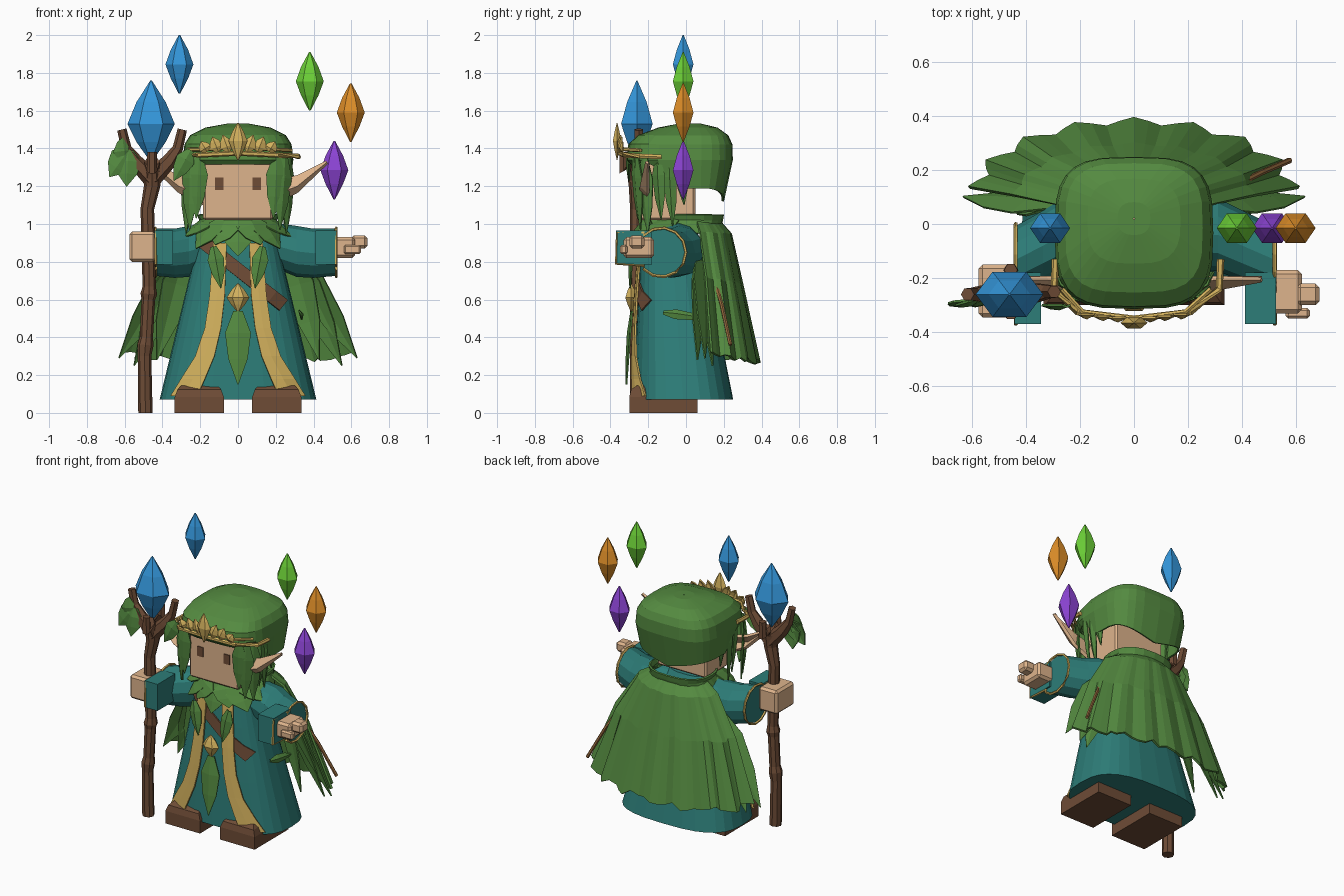
import bpy, bmesh, math, random
from mathutils import Vector as V

random.seed(4)
if "Cube" in bpy.data.objects:
    bpy.data.objects.remove(bpy.data.objects["Cube"])


def material(name, r, g, b):
    lin = [((c / 255 + .055) / 1.055) ** 2.4 for c in (r, g, b)] + [1]
    m = bpy.data.materials.new(name)
    m.use_nodes = True
    m.diffuse_color = lin
    m.node_tree.nodes["Principled BSDF"].inputs["Base Color"].default_value = lin
    return m


TEAL = material("teal cloth", 45, 125, 120)
GREEN = material("leaf green", 84, 138, 64)
BROWN = material("brown wood", 110, 76, 54)
TWIG = material("light wood", 150, 106, 62)
SKIN = material("skin", 222, 180, 140)
GOLD = material("gold", 212, 178, 94)
BLUE = material("blue crystal", 52, 150, 218)
LIME = material("lime crystal", 108, 208, 55)
ORANGE = material("orange crystal", 222, 142, 40)
PURPLE = material("purple crystal", 140, 68, 212)


def build(name, verts, faces, mat, thick=0):
    me = bpy.data.meshes.new(name)
    me.from_pydata([tuple(v) for v in verts], [], faces)
    bm = bmesh.new()
    bm.from_mesh(me)
    bmesh.ops.recalc_face_normals(bm, faces=bm.faces)
    bm.to_mesh(me)
    bm.free()
    me.materials.append(mat)
    ob = bpy.data.objects.new(name, me)
    bpy.context.collection.objects.link(ob)
    if thick:
        mod = ob.modifiers.new("thickness", "SOLIDIFY")
        mod.thickness, mod.offset = thick, 0
    return ob


def loft(name, rings, mat, caps=True, closed=True, thick=0):
    n = len(rings[0])
    faces = [(i * n + j, i * n + (j + 1) % n, (i + 1) * n + (j + 1) % n, (i + 1) * n + j)
             for i in range(len(rings) - 1) for j in range(n if closed else n - 1)]
    if caps:
        faces += [tuple(range(n)), tuple(range((len(rings) - 1) * n, len(rings) * n))]
    return build(name, [p for r in rings for p in r], faces, mat, thick)


def sheet(name, rows, mat, thick=.01):
    return loft(name, rows, mat, caps=False, closed=False, thick=thick)


def oval(cy, z, rx, ry, n=24, p=2.0, cx=0):
    def pw(c):
        return math.copysign(abs(c) ** (2 / p), c)
    return [V((cx + rx * pw(math.cos(a)), cy + ry * pw(math.sin(a)), z))
            for a in (math.tau * i / n for i in range(n))]


def tube(name, path, radii, mat, n=6, loop=False):
    pts, rings = [V(p) for p in path], []
    for i, p in enumerate(pts):
        if loop:
            t = pts[(i + 1) % len(pts)] - pts[i - 1]
        else:
            t = pts[min(i + 1, len(pts) - 1)] - pts[max(i - 1, 0)]
        t.normalize()
        u = t.cross(V((0, 1, 0)) if abs(t.y) < .8 else V((0, 0, 1))).normalized()
        w = t.cross(u)
        r = radii[i] if isinstance(radii, list) else radii
        rings.append([p + r * (u * math.cos(a) + w * math.sin(a)) for a in (math.tau * k / n for k in range(n))])
    if loop:
        rings.append(rings[0])
    return loft(name, rings, mat, caps=not loop)


def box(name, lo, hi, mat, bevel=.015):
    lo, hi = V(lo), V(hi)
    corners = ((lo.x, lo.y), (hi.x, lo.y), (hi.x, hi.y), (lo.x, hi.y))
    ob = loft(name, [[(x, y, z) for x, y in corners] for z in (lo.z, hi.z)], mat)
    if bevel:
        mod = ob.modifiers.new("bevel", "BEVEL")
        mod.width, mod.segments = bevel, 1


def leaf(name, base, tip, width, normal, mat=GREEN, fold=.015):
    base, tip, normal = V(base), V(tip), V(normal).normalized()
    side = (tip - base).cross(normal).normalized() * width / 2
    rows = []
    for t, w in ((0, .35), (.3, 1), (.65, .75), (1, .02)):
        m = base.lerp(tip, t)
        rows.append([m - side * w, m + normal * fold * w, m + side * w])
    return sheet(name, rows, mat, .008)


def crystal(name, x, y, z, r, low, high, mat, flat=.85):
    prof = ((.004, -low), (r * .62, -low * .48), (r, 0), (r * .62, high * .5), (.004, high))
    return loft(name, [oval(y, z + h, s, s * flat, 6, cx=x) for s, h in prof], mat)


# Robe
ROBE = ((.07, .415, .265, -.015), (.4, .335, .225, -.04), (.75, .25, .18, -.065), (.92, .21, .15, -.08), (1.0, .14, .11, -.08))
loft("robe", [oval(cy, z, rx, ry, 28, 2.8) for z, rx, ry, cy in ROBE], TEAL)


def robe_front(x, z, gap):
    for a, b in zip(ROBE, ROBE[1:]):
        if z <= b[0]:
            break
    t = (z - a[0]) / (b[0] - a[0])
    rx, ry, cy = (a[i] + (b[i] - a[i]) * t for i in (1, 2, 3))
    return V((x, cy - ry * max(0, 1 - min(1, abs(x) / rx) ** 2.8) ** (1 / 2.8) - gap, z))


# Robe trim, lapel leaves and shoes
TRIM = ((.09, .215, .355), (.18, .175, .3), (.3, .125, .225), (.45, .09, .175), (.62, .07, .15), (.9, .06, .13))
SHOE = ((0, .13, -.3, .06), (.085, .13, -.3, .06), (.125, .115, -.29, .055), (.145, .095, -.26, .04))
for s, side in ((1, "left"), (-1, "right")):
    sheet(side + "_robe_trim", [[robe_front(s * (a + (b - a) * k / 2), z, .02) for k in range(3)] for z, a, b in TRIM], GOLD)
    leaf(side + "_lapel_leaf", (s * .13, -.28, .88), (s * .09, -.295, .66), .085, (0, -1, 0))
    loft(side + "_shoe", [[(s * .205 + dx * w, y, z) for dx, y in ((-1, f), (1, f), (1, b), (-1, b))]
                          for z, w, f, b in SHOE], BROWN)

# Chest strap and hip leaf
strap = []
for k in range(9):
    t = k / 8
    x, z = -.23 + .47 * t, .94 - .37 * t
    strap.append([robe_front(x + d * .62, z + d * .78, .012) for d in (-.035, .035)])
sheet("chest_strap", strap, BROWN)
leaf("hip_leaf", (.325, -.12, .53), (.335, .1, .5), .05, (1, 0, .3))

# Pendant
crystal("pendant", 0, -.29, .61, .06, .075, .075, GOLD, .6)
leaf("pendant_leaf", (0, -.285, .54), (0, -.315, .15), .135, (0, -1, 0))

# Head
box("head", (-.185, -.26, 1.02), (.185, .05, 1.42), SKIN, .012)
for s, side in ((1, "left"), (-1, "right")):
    box(side + "_eye", (s * .1 - .022, -.266, 1.18), (s * .1 + .022, -.258, 1.245), BROWN, 0)
    tip = V((s * .47, -.2, 1.325))
    rows = [[V((s * .17, -.2, 1.1)), V((s * .17, -.24, 1.15)), V((s * .17, -.2, 1.21))],
            [V((s * .31, -.2, 1.17)), V((s * .31, -.235, 1.2)), V((s * .32, -.2, 1.255))],
            [tip, tip + V((0, -.006, .002)), tip + V((0, 0, .004))]]
    sheet(side + "_ear", rows, SKIN, .02)


# Hood of hair, lower at the back than at the brow
rim = oval(-.03, 1.3, .268, .26, 28, 3.4)
for p in rim:
    side_drop = min(1, max(0, (p.y + .16) / .1))
    back_drop = max(0, p.y - .1) / .13
    p.z = 1.32 - .13 * side_drop - .07 * back_drop * (1 - abs(p.x) / .3)
    p.y -= .035 * back_drop
hood = [rim] + [oval(cy, z, rx, ry, 28, p) for z, rx, ry, cy, p in (
    (1.34, .287, .275, -.033, 3.4), (1.42, .278, .27, -.03, 3.4), (1.465, .25, .235, -.015, 3.4),
    (1.505, .17, .155, .01, 3), (1.525, .06, .06, .02, 2.5), (1.525, .003, .003, .02, 2))]
loft("hood", hood, GREEN, caps=False, thick=.012)

# Hair locks beside the face
for s, side in ((1, "left"), (-1, "right")):
    for k, (x, y, bottom) in enumerate(((.205, -.275, 1.03), (.245, -.26, .97), (.265, -.22, .95), (.27, -.15, 1.02),
                                        (.27, -.09, .99), (.265, -.03, 1.1))):
        leaf(f"{side}_hair_lock_{k}", (s * x, y, 1.36), (s * (x + random.uniform(-.03, .02)), y + .02, bottom),
             .1 if k < 3 else .07, (s * (.1 + k * .3), -1 + k * .2, 0))
leaf("temple_leaf", (-.25, -.3, 1.39), (-.34, -.3, 1.23), .1, (0, -1, 0))

# Circlet and its crest
arc = [(-.29, -.13, 1.365), (-.295, -.24, 1.365), (-.21, -.325, 1.365), (0, -.35, 1.375),
       (.21, -.325, 1.365), (.315, -.24, 1.36), (.32, -.13, 1.355)]
tube("circlet", arc, .014, GOLD)
tube("circlet_upper_band", [(x * .9, y, z + .03) for x, y, z in arc[1:-1]], .01, GOLD)
crystal("circlet_gem", 0, -.365, 1.44, .05, .1, .095, GOLD, .5)
for s, side in ((1, "left"), (-1, "right")):
    for k, (x, h) in enumerate(((.05, .08), (.105, .07), (.165, .045))):
        leaf(f"{side}_crest_leaf_{k}", (s * x, -.35 + x * .1, 1.385), (s * (x + .03), -.35 + x * .1, 1.39 + h), .065, (0, -1, 0), GOLD)

# Neck collar and leaf ruff
loft("collar", [oval(.0, .95, .23, .17, 20, 2.5), oval(.03, 1.02, .2, .16, 20, 2.5), oval(.03, 1.05, .21, .165, 20, 2.5)],
     GREEN, caps=False, thick=.012)
for k in range(-4, 5):
    a = k * .4
    sx, cx = math.sin(a), math.cos(a)
    leaf(f"ruff_leaf_{k + 5}", (.14 * sx, -.06 - .16 * cx, 1.03), (.31 * sx, -.05 - .235 * cx, .83 + .04 * (k % 2) + .02 * abs(k)),
         .18, (sx, -cx, .6))

# Cape with broad pleats, spreading quickly from the shoulders
jag = [random.uniform(0, .05) for j in range(33)]
rows = []
for t, z, rx, cy, ry in ((0, 1.01, .2, .04, .14), (.2, .95, .29, .05, .185), (.5, .7, .44, .08, .21), (1, .29, .585, .1, .275)):
    row = []
    for j in range(33):
        a = -1.45 + 2.9 * j / 32
        wave = 1 + .05 * t * math.cos(j * math.pi / 2)
        row.append(V((rx * wave * math.sin(a), cy + ry * wave * math.cos(a), z - t * (jag[j] - .04 * abs(math.sin(a))))))
    rows.append(row)
sheet("cape", rows, GREEN, .014)
for s, side in ((1, "left"), (-1, "right")):
    for k, (x, y, z) in enumerate(((.63, .1, .29), (.55, .14, .25), (.43, .06, .28))):
        leaf(f"{side}_cape_blade_{k}", (s * .28, .07, .85), (s * x, y, z), .17, (s * .4, 1, .3))
tube("cape_twig", [(.35, .13, .78), (.47, .19, .57), (.575, .235, .36)], .011, TWIG)

# Arms: rounded sleeve, squared drape at the front, keyhole cuff edge
for s, side in ((1, "left"), (-.84, "right")):
    def disc(x, cy, z, r):
        return [V((s * x, cy + r * math.cos(a), z + r * math.sin(a))) for a in (math.tau * i / 12 for i in range(12))]
    loft(side + "_sleeve", [disc(.1, -.05, .9, .1), disc(.2, -.04, .885, .12), disc(.31, -.04, .855, .135),
                            disc(.4, -.08, .845, .13), disc(.515, -.13, .85, .125)], TEAL)
    key = [(-.13 + .13 * math.cos(a), .85 + .13 * math.sin(a)) for a in (-2.4 + .48 * i for i in range(11))]
    key += [(-.22, .955), (-.365, .955), (-.37, .79), (-.22, .78)]
    loft(side + "_cuff_drape", [[V((s * x, y, z)) for y, z in ((-.37, .785), (-.37, .965), (-.18, .965), (-.18, .785))]
                                for x in (.41, .525)], TEAL)
    tube(side + "_cuff_edge", [(s * .52, y, z) for y, z in key], .008, GOLD, 5, loop=True)

# Hands
box("left_palm", (.5, -.33, .82), (.62, -.17, .93), SKIN)
box("left_fingers", (.6, -.3, .87), (.685, -.22, .94), SKIN)
box("left_thumb", (.56, -.35, .84), (.65, -.31, .89), SKIN, .01)
box("right_fist", (-.575, -.345, .8), (-.435, -.15, .96), SKIN)

# Staff with forked head
shaft = ((-.49, 0, .038), (-.495, .3, .036), (-.49, .36, .043), (-.485, .4, .035), (-.475, .6, .036), (-.472, .63, .044),
         (-.47, .67, .035), (-.475, .9, .037), (-.48, 1.08, .036), (-.455, 1.2, .043), (-.455, 1.29, .055))
tube("staff_shaft", [(x, -.26, z) for x, z, r in shaft], [r for x, z, r in shaft], BROWN, 8)
for k, (dx, dy, top) in enumerate(((-.16, 0, 1.5), (.16, .01, 1.5), (0, .09, 1.4), (0, -.07, 1.38))):
    x, y = -.455, -.26
    tube(f"staff_prong_{k}", [(x, y, 1.24), (x + dx * .55, y + dy * .6, 1.33), (x + dx * .85, y + dy, top - .1),
                              (x + dx, y + dy, top)], [.05, .04, .028, .025], BROWN)
for k, (x, z) in enumerate(((-.68, 1.25), (-.59, 1.2), (-.66, 1.38))):
    leaf(f"staff_leaf_{k}", (-.58, -.28, 1.39), (x, -.3, z), .14, (0, -1, 0))
crystal("staff_crystal", -.46, -.26, 1.53, .125, .2, .23, BLUE, .77)

# Floating crystals
for name, x, z, mat in (("blue", -.31, 1.845, BLUE), ("green", .38, 1.755, LIME),
                        ("orange", .597, 1.59, ORANGE), ("purple", .51, 1.285, PURPLE)):
    crystal(name + "_floating_crystal", x, -.015, z, .074, .155, .155, mat)
